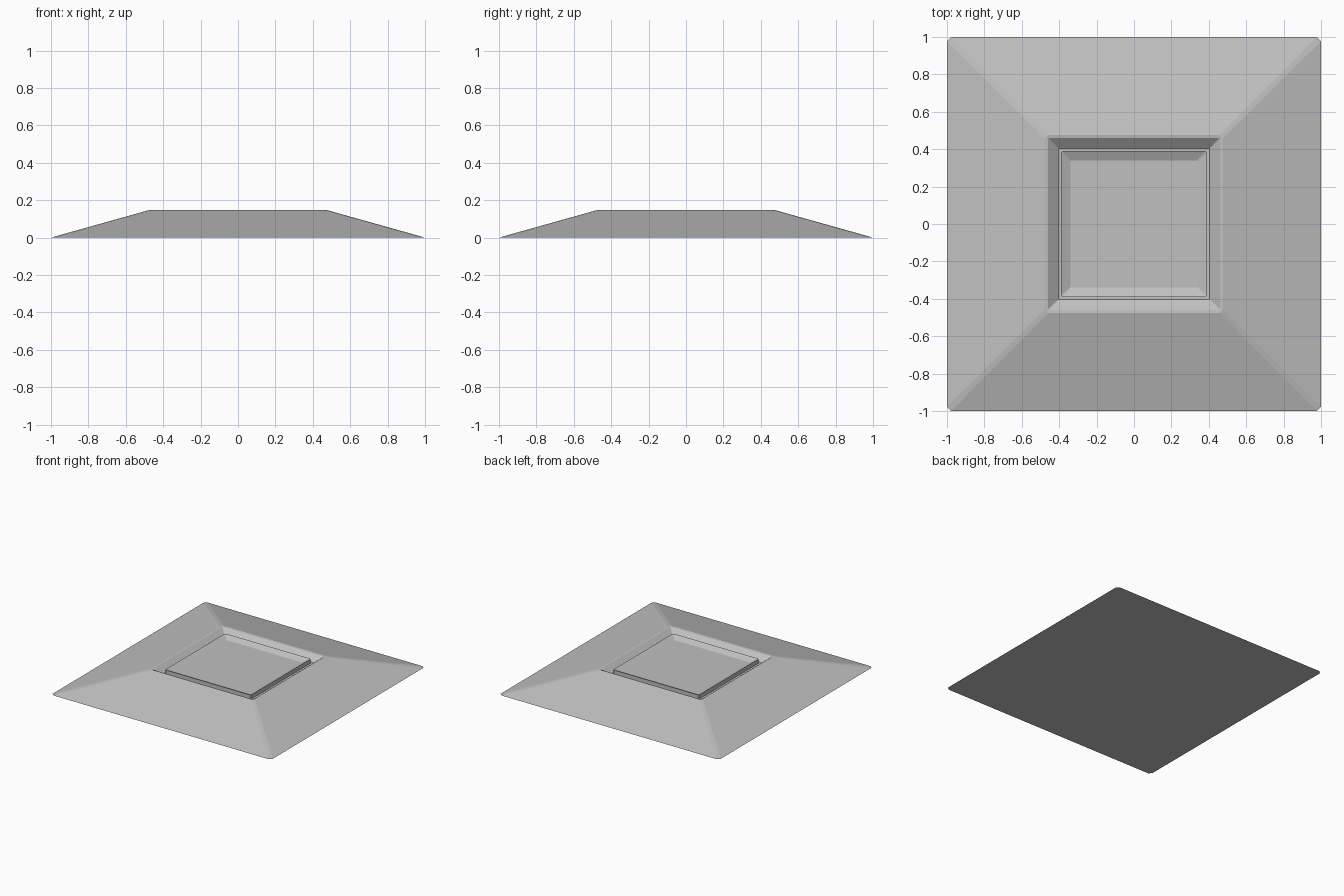
import bpy
import bmesh

if "Cube" in bpy.data.objects:
    bpy.data.objects.remove(bpy.data.objects["Cube"], do_unlink=True)

grey = bpy.data.materials.new("plain grey")
grey.use_nodes = True
colour = (0.53, 0.53, 0.53, 1)
grey.diffuse_color = colour
grey.node_tree.nodes["Principled BSDF"].inputs["Base Color"].default_value = colour


def square_ring(bm, half, z, cut):
    """Square outline with chamfered corners, counter-clockwise."""
    a, b = half, half - cut
    corners = [(a, -b), (a, b), (b, a), (-b, a), (-a, b), (-a, -b), (-b, -a), (b, -a)]
    return [bm.verts.new((x, y, z)) for x, y in corners]


def lofted(name, profile):
    """Join square rings (half width, height, corner cut) and cap both ends."""
    bm = bmesh.new()
    rings = [square_ring(bm, *p) for p in profile]
    for low, high in zip(rings, rings[1:]):
        for i in range(8):
            j = (i + 1) % 8
            bm.faces.new((low[i], low[j], high[j], high[i]))
    bm.faces.new(rings[0][::-1])
    bm.faces.new(rings[-1])
    bmesh.ops.recalc_face_normals(bm, faces=bm.faces)
    mesh = bpy.data.meshes.new(name)
    bm.to_mesh(mesh)
    bm.free()
    mesh.materials.append(grey)
    obj = bpy.data.objects.new(name, mesh)
    bpy.context.collection.objects.link(obj)
    return obj


# Sloping skirt, narrow rim and sunken bed
lofted("sloped_base", [
    (1.0, 0.0, 0.022),
    (0.475, 0.147, 0.018),
    (0.46, 0.145, 0.004),
    (0.405, 0.102, 0.002),
])

# Dished plate standing in the bed
lofted("dished_plate", [
    (0.39, 0.1, 0.008),
    (0.39, 0.136, 0.008),
    (0.34, 0.113, 0.004),
])
